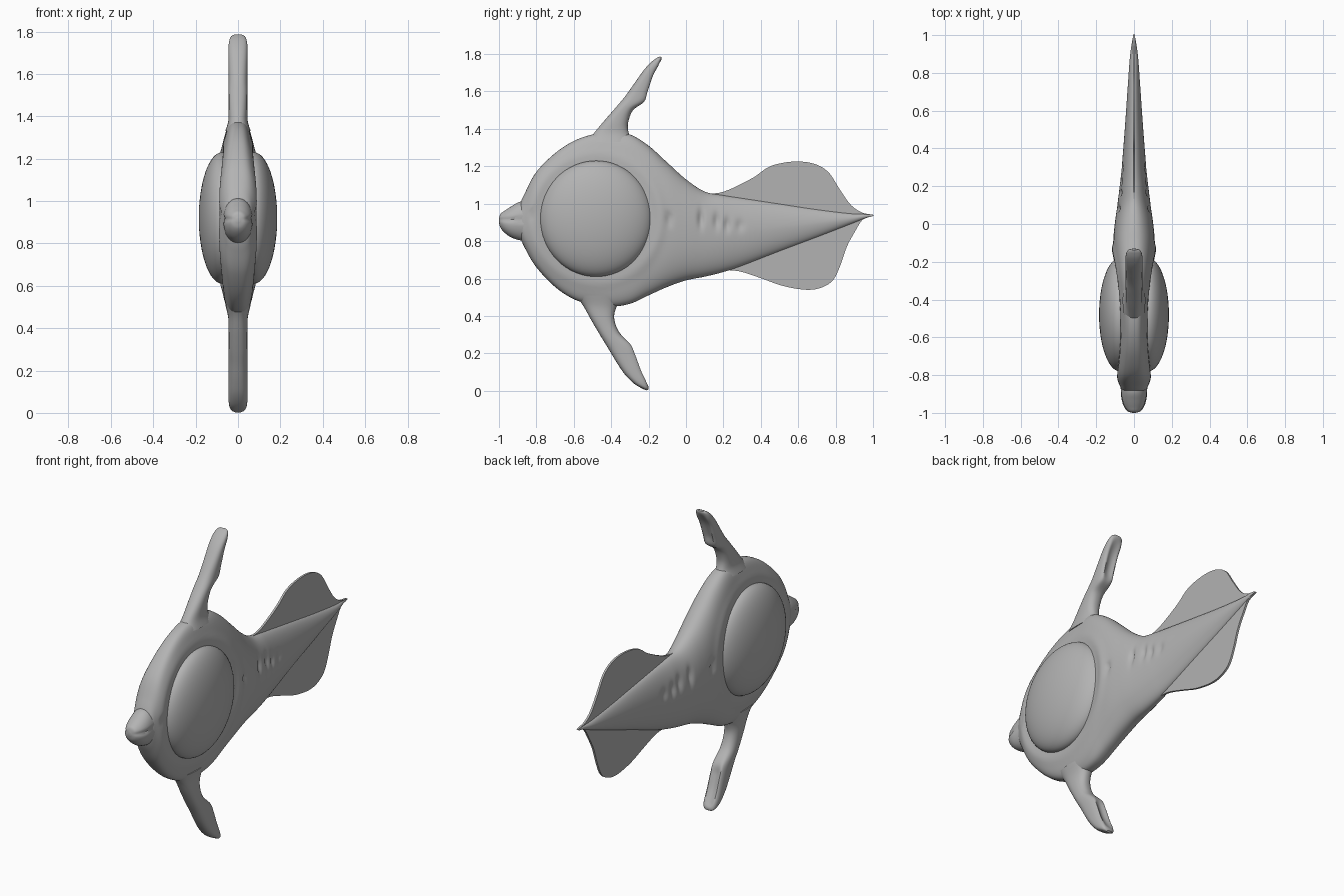
import bpy, bmesh, math

grey = bpy.data.materials.new("plain grey")
grey.diffuse_color = (0.45, 0.45, 0.45, 1)


def finish(bm, name, angle=40):
    bmesh.ops.remove_doubles(bm, verts=bm.verts, dist=1e-5)
    bmesh.ops.recalc_face_normals(bm, faces=bm.faces)
    me = bpy.data.meshes.new(name)
    bm.to_mesh(me)
    bm.free()
    ob = bpy.data.objects.new(name, me)
    bpy.context.collection.objects.link(ob)
    me.materials.append(grey)
    bpy.ops.object.select_all(action='DESELECT')
    ob.select_set(True)
    bpy.context.view_layer.objects.active = ob
    bpy.ops.object.shade_smooth_by_angle(angle=math.radians(angle))
    return ob


def spline(pts, steps):
    """Catmull-Rom through a list of equal-length tuples."""
    out = []
    for i in range(len(pts) - 1):
        p0, p1, p2 = pts[max(i - 1, 0)], pts[i], pts[i + 1]
        p3 = pts[min(i + 2, len(pts) - 1)]
        for k in range(steps):
            t = k / steps
            out.append([0.5 * (2 * b + (c - a) * t + (2 * a - 5 * b + 4 * c - d) * t * t
                               + (3 * b - a - 3 * c + d) * t ** 3)
                        for a, b, c, d in zip(p0, p1, p2, p3)])
    out.append(list(pts[-1]))
    return out


def loft(name, stations, steps, sides, dent=None):
    """Rounded sections between edge points a and b in the side plane.
    Station: a_y, a_z, b_y, b_z, half width, roundness, groove on b edge."""
    bm = bmesh.new()
    rings = []
    for ay, az, by, bz, w, n, g in spline(stations, steps):
        ring = []
        for j in range(sides):
            u = 2 * math.pi * j / sides
            c, s = math.cos(u), math.sin(u)
            x = math.copysign(abs(c) ** (2 / n), c)
            s = math.copysign(abs(s) ** (2 / n), s)
            if s > 0:
                s -= g * s * max(0, 1 - (x / 0.7) ** 2)
            y, z = (ay + by) / 2 + (by - ay) / 2 * s, (az + bz) / 2 + (bz - az) / 2 * s
            x *= max(w, 0)
            if dent:
                x *= dent(y, z)
            ring.append(bm.verts.new((x, y, z)))
        rings.append(ring)
    for r, q in zip(rings, rings[1:]):
        for j in range(sides):
            k = (j + 1) % sides
            bm.faces.new((r[j], r[k], q[k], q[j]))
    bm.faces.new(rings[0])
    bm.faces.new(rings[-1])
    return finish(bm, name)


# Gill slits, nostril pits and the raised rim round the eyes
pits = [(0.08, 0.92, 0.016, 0.045, 0.18), (0.165, 0.91, 0.018, 0.04, 0.18),
        (0.22, 0.89, 0.018, 0.035, 0.18), (0.29, 0.885, 0.02, 0.03, 0.14),
        (-0.09, 0.92, 0.02, 0.02, 0.14), (-0.82, 0.94, 0.018, 0.02, 0.14)]


def body_dent(y, z):
    f = 1.0
    for py, pz, sy, sz, depth in pits:
        f -= depth * math.exp(-((y - py) / sy) ** 2 - ((z - pz) / sz) ** 2)
    r = math.hypot(y + 0.48, z - 0.92)
    return f + 0.07 * math.exp(-((r - 0.345) / 0.03) ** 2)


# Body: y, bottom, top, half width, roundness
profile = [(-0.905, 0.90, 0.92, 0.01, 2), (-0.89, 0.83, 0.99, 0.055, 2.2),
           (-0.86, 0.76, 1.06, 0.072, 2.6), (-0.8, 0.66, 1.17, 0.085, 3),
           (-0.7, 0.555, 1.27, 0.084, 3), (-0.6, 0.49, 1.335, 0.08, 3),
           (-0.5, 0.46, 1.37, 0.08, 3), (-0.4, 0.45, 1.38, 0.083, 3),
           (-0.3, 0.465, 1.37, 0.092, 2.8), (-0.2, 0.51, 1.31, 0.104, 2.5),
           (-0.1, 0.555, 1.22, 0.11, 2.3), (0, 0.59, 1.13, 0.102, 2.2),
           (0.1, 0.61, 1.065, 0.088, 2.1), (0.2, 0.635, 1.045, 0.076, 2),
           (0.3, 0.668, 1.03, 0.065, 1.9), (0.5, 0.745, 1.0, 0.049, 1.8),
           (0.7, 0.82, 0.97, 0.035, 1.8), (0.88, 0.89, 0.948, 0.022, 1.9),
           (0.96, 0.922, 0.945, 0.011, 2), (1.0, 0.935, 0.941, 0.003, 2)]
loft("body", [(y, lo, y, hi, w, n, 0) for y, lo, hi, w, n in profile], 12, 80, body_dent)

# Snout with a pinched mouth line
snout = [(-1.0, 0.90, 0.92, 0.01), (-0.992, 0.872, 0.945, 0.034), (-0.97, 0.845, 0.962, 0.052),
         (-0.935, 0.82, 0.985, 0.065), (-0.89, 0.805, 1.01, 0.07), (-0.84, 0.80, 1.015, 0.07),
         (-0.78, 0.83, 1.0, 0.06)]
loft("snout", [(y, lo, y, hi, w, 2.1, 0) for y, lo, hi, w in snout], 6, 48,
     lambda y, z: 1 - 0.12 * math.exp(-((z - 0.915) / 0.01) ** 2))

# Domed eyes on both sides
for side, label in ((-1, "left"), (1, "right")):
    bm = bmesh.new()
    bmesh.ops.create_uvsphere(bm, u_segments=64, v_segments=32, radius=1)
    for v in bm.verts:
        x, y, z = v.co
        v.co = (side * 0.075 + z * 0.11, -0.48 + y * 0.3, 0.92 + x * 0.31)
    finish(bm, label + "_eye")

# Upper and lower flippers, front edge then rear edge
upper = [(-0.53, 1.33, -0.28, 1.33, 0.06, 2.4, 0), (-0.49, 1.38, -0.305, 1.375, 0.046, 2.4, 0),
         (-0.44, 1.44, -0.31, 1.43, 0.044, 2.4, 0), (-0.375, 1.515, -0.283, 1.50, 0.044, 2.4, 0),
         (-0.325, 1.575, -0.215, 1.545, 0.045, 2.5, 0.15),
         (-0.275, 1.645, -0.197, 1.60, 0.045, 2.6, 0.4),
         (-0.225, 1.715, -0.172, 1.68, 0.045, 2.6, 0.4),
         (-0.185, 1.758, -0.145, 1.735, 0.043, 2.6, 0.3),
         (-0.155, 1.78, -0.132, 1.77, 0.034, 2.3, 0), (-0.139, 1.787, -0.131, 1.783, 0.018, 2, 0)]
lower = [(-0.59, 0.51, -0.34, 0.51, 0.06, 2.4, 0), (-0.55, 0.455, -0.375, 0.44, 0.046, 2.4, 0),
         (-0.505, 0.375, -0.383, 0.38, 0.044, 2.4, 0), (-0.455, 0.29, -0.355, 0.31, 0.044, 2.4, 0),
         (-0.415, 0.225, -0.285, 0.245, 0.045, 2.5, 0.15),
         (-0.37, 0.15, -0.26, 0.19, 0.045, 2.6, 0.35),
         (-0.325, 0.085, -0.232, 0.11, 0.045, 2.6, 0.4),
         (-0.275, 0.036, -0.207, 0.05, 0.043, 2.6, 0.3),
         (-0.23, 0.01, -0.2, 0.022, 0.034, 2.3, 0), (-0.21, 0.002, -0.2, 0.008, 0.018, 2, 0)]
loft("upper_flipper", upper, 6, 40)
loft("lower_flipper", lower, 6, 40)

# Thin tail fin: one outline above and below the tail
outline = [(0.05, 1.06), (0.15, 1.055), (0.23, 1.075), (0.36, 1.14), (0.45, 1.2), (0.57, 1.225),
           (0.68, 1.215), (0.76, 1.17), (0.82, 1.08), (0.88, 0.995), (0.94, 0.953), (0.998, 0.941),
           (0.995, 0.932), (0.945, 0.915), (0.9, 0.845), (0.86, 0.77), (0.825, 0.67), (0.785, 0.59),
           (0.72, 0.55), (0.64, 0.54), (0.52, 0.56), (0.4, 0.602), (0.3, 0.635), (0.22, 0.645),
           (0.05, 0.65)]
bm = bmesh.new()
edge = spline(outline, 5)
front = [bm.verts.new((0.006, y, z)) for y, z in edge]
back = [bm.verts.new((-0.006, y, z)) for y, z in edge]
for i in range(len(edge)):
    k = (i + 1) % len(edge)
    bm.faces.new((front[i], front[k], back[k], back[i]))
caps = [bm.faces.new(front), bm.faces.new(back)]
bmesh.ops.triangulate(bm, faces=caps)
finish(bm, "tail_fin")
